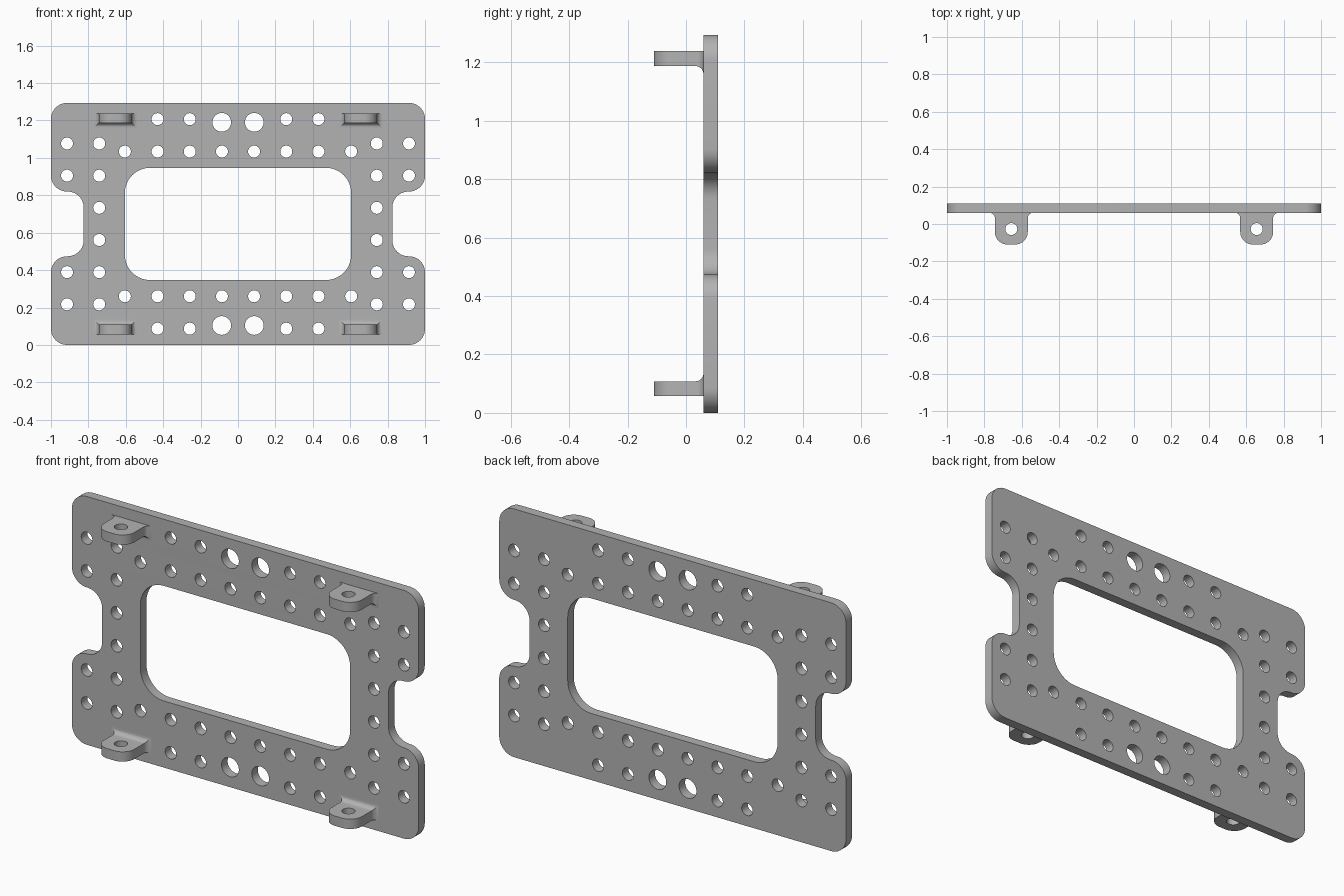
import bpy, bmesh
from math import sin, cos, pi, sqrt
from mathutils import Vector, Matrix

if "Cube" in bpy.data.objects:
    bpy.data.objects.remove(bpy.data.objects["Cube"])

H = 1.294            # plate height
MID = H / 2
Y_FRONT, THICK = 0.06, 0.05
HOLE_R = 0.032

grey = bpy.data.materials.new("grey metal")
grey.use_nodes = True
grey.diffuse_color = (0.45, 0.45, 0.45, 1)
grey.node_tree.nodes["Principled BSDF"].inputs["Base Color"].default_value = (0.45, 0.45, 0.45, 1)


def rounded(corners, r, steps=10):
    """Outline with every right-angle corner rounded by r."""
    pts = []
    for i, c in enumerate(corners):
        p = Vector(c)
        u = (Vector(corners[i - 1]) - p).normalized()
        v = (Vector(corners[(i + 1) % len(corners)]) - p).normalized()
        for k in range(steps + 1):
            t = pi / 2 * k / steps
            pts.append(p + r * (u + v) - r * (v * cos(t) + u * sin(t)))
    return pts


def circle(x, z, r, n=32):
    return [Vector((x + r * cos(2 * pi * k / n), z + r * sin(2 * pi * k / n))) for k in range(n)]


def finish(obj):
    obj.data.materials.clear()
    obj.data.materials.append(grey)
    bpy.ops.object.select_all(action='DESELECT')
    obj.select_set(True)
    bpy.context.view_layer.objects.active = obj
    bpy.ops.object.shade_smooth_by_angle(angle=pi / 6)


def add_mesh(name, bm):
    me = bpy.data.meshes.new(name)
    bm.to_mesh(me)
    bm.free()
    obj = bpy.data.objects.new(name, me)
    bpy.context.collection.objects.link(obj)
    return obj


# Plate outline with a notch in each side, and the central window
n0, n1, nx = 0.474, 0.82, 0.825
right_side = [(1, 0), (1, n0), (nx, n0), (nx, n1), (1, n1), (1, H)]
outline = right_side + [(-x, z) for x, z in reversed(right_side)]
loops = [rounded(outline, 0.086),
         rounded([(-0.605, 0.347), (0.605, 0.347), (0.605, 0.947), (-0.605, 0.947)], 0.135)]

# Hole pattern: offsets from the plate centre, mirrored both ways
P = 0.172
holes = [(0.914, 0.43), (0.914, 0.258)]
holes += [(0.742, P * (k + 0.5)) for k in range(3)]
holes += [(P * (k + 0.5), 0.387) for k in range(3)] + [(0.605, 0.387)]
holes += [(P * (k + 0.5), 0.56) for k in (1, 2)]
sized = [(x, z, HOLE_R) for x, z in holes] + [(0.087, 0.543, 0.05)]
for x, z, r in sized:
    for sx in (-1, 1):
        for sz in (-1, 1):
            loops.append(circle(sx * x, MID + sz * z, r))

# Plate: filled and extruded flat curve turned into a mesh
curve = bpy.data.curves.new("plate_outline", 'CURVE')
curve.dimensions = '2D'
curve.fill_mode = 'BOTH'
curve.extrude = THICK / 2
for pts in loops:
    s = curve.splines.new('POLY')
    s.points.add(len(pts) - 1)
    for sp, p in zip(s.points, pts):
        sp.co = (p.x, p.y, 0, 1)
    s.use_cyclic_u = True
source = bpy.data.objects.new("plate_outline", curve)
bpy.context.collection.objects.link(source)
bpy.context.view_layer.update()
flat = source.evaluated_get(bpy.context.evaluated_depsgraph_get())
bm = bmesh.new()
bm.from_mesh(flat.to_mesh())
flat.to_mesh_clear()
bpy.data.objects.remove(source)
bmesh.ops.remove_doubles(bm, verts=bm.verts, dist=0.0005)
bmesh.ops.transform(bm, verts=bm.verts,
                    matrix=Matrix.Translation((0, Y_FRONT + THICK / 2, 0)) @ Matrix.Rotation(pi / 2, 4, 'X'))
bmesh.ops.recalc_face_normals(bm, faces=bm.faces)
finish(add_mesh("plate", bm))

# Mounting tabs: rectangles lofted from the filleted root to the rounded tip
FILLET, TIP_R, HALF, TIP_Y = 0.028, 0.068, 0.088, -0.11


def tab(name, cx, z_outer, z_inner):
    inward = 1 if z_inner > z_outer else -1
    sections = [(Y_FRONT + 0.01, HALF + FILLET, FILLET)]
    for k in range(9):
        a = pi / 2 * k / 8
        flare = FILLET * (1 - sin(a))
        sections.append((Y_FRONT - FILLET * (1 - cos(a)), HALF + flare, flare))
    for k in range(11):
        a = pi / 2 * k / 10
        sections.append((TIP_Y + TIP_R * (1 - sin(a)), HALF - TIP_R * (1 - cos(a)), 0))
    bm = bmesh.new()
    rings = []
    for y, w, flare in sections:
        zi = z_inner + inward * flare
        rings.append([bm.verts.new((cx + sx * w, y, z))
                      for sx, z in ((-1, z_outer), (1, z_outer), (1, zi), (-1, zi))])
    for a, b in zip(rings, rings[1:]):
        for i in range(4):
            j = (i + 1) % 4
            bm.faces.new((a[i], a[j], b[j], b[i]))
    bm.faces.new(rings[0])
    bm.faces.new(rings[-1])
    bmesh.ops.recalc_face_normals(bm, faces=bm.faces)
    obj = add_mesh(name, bm)

    # Screw hole through the tab
    bm = bmesh.new()
    bmesh.ops.create_cone(bm, cap_ends=True, segments=32, radius1=HOLE_R, radius2=HOLE_R, depth=0.2,
                          matrix=Matrix.Translation((cx, -0.027, (z_outer + z_inner) / 2)))
    cutter = add_mesh("hole_cutter", bm)
    cutter.hide_render = True
    mod = obj.modifiers.new("hole", 'BOOLEAN')
    mod.operation = 'DIFFERENCE'
    mod.solver = 'EXACT'
    mod.object = cutter
    bpy.ops.object.select_all(action='DESELECT')
    bpy.context.view_layer.objects.active = obj
    obj.select_set(True)
    bpy.ops.object.modifier_apply(modifier=mod.name)
    bpy.data.objects.remove(cutter)
    finish(obj)


for side, sx in (("left", 1), ("right", -1)):
    tab("upper_tab_" + side, sx * 0.656, 1.238, 1.187)
    tab("lower_tab_" + side, sx * 0.656, 0.057, 0.108)
